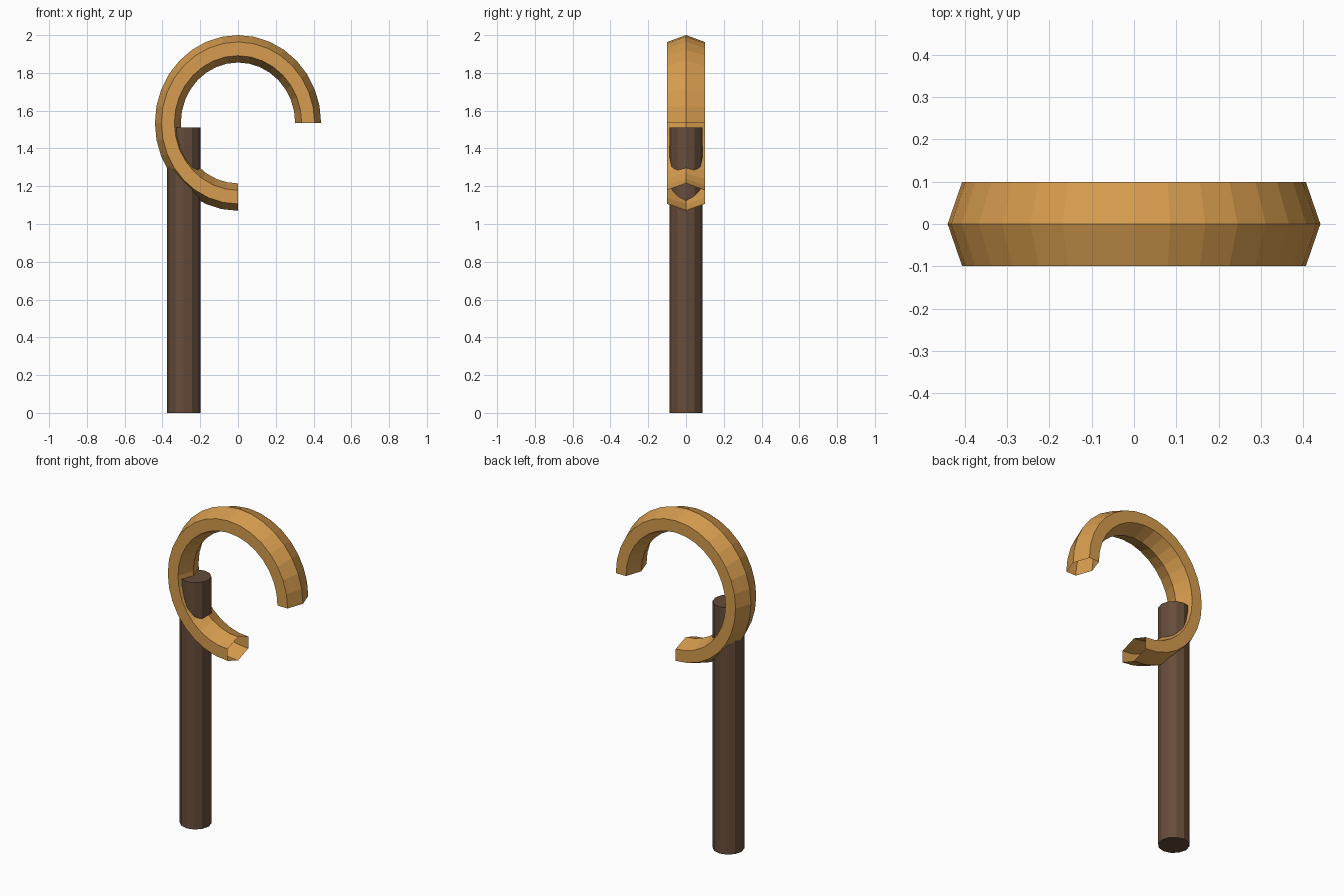
import bpy, bmesh
from math import sin, cos, radians, tau

cube = bpy.data.objects.get("Cube")
if cube:
    bpy.data.objects.remove(cube)


def material(name, rgb):
    # Convert display colour to linear
    lin = [((c / 255 + 0.055) / 1.055) ** 2.4 for c in rgb] + [1]
    m = bpy.data.materials.new(name)
    m.use_nodes = True
    m.diffuse_color = lin
    m.node_tree.nodes["Principled BSDF"].inputs["Base Color"].default_value = lin
    return m


def add_object(name, bm, mat):
    bmesh.ops.recalc_face_normals(bm, faces=bm.faces)
    mesh = bpy.data.meshes.new(name)
    bm.to_mesh(mesh)
    bm.free()
    mesh.materials.append(mat)
    ob = bpy.data.objects.new(name, mesh)
    bpy.context.collection.objects.link(ob)
    return ob


gold = material("warm gold", (214, 156, 78))
brown = material("dark brown", (102, 76, 58))

# Handle: twelve-sided rod
HEIGHT = 1.51
bm = bmesh.new()
bmesh.ops.create_cone(bm, cap_ends=True, segments=12, radius1=0.088,
                      radius2=0.088, depth=HEIGHT)
handle = add_object("handle", bm, brown)
handle.location = (-0.2875, 0, HEIGHT / 2)

# Hook: three quarters of a ring, an open-ended hexagonal tube
STEPS, SIDES = 24, 6
MAJOR, MINOR, SQUASH = 0.3925, 0.0725, 0.946
bm = bmesh.new()
rings = []
for i in range(STEPS + 1):
    a = radians(270) * i / STEPS
    ring = []
    for j in range(SIDES):
        b = tau * j / SIDES
        r = MAJOR + MINOR * cos(b)
        ring.append(bm.verts.new((SQUASH * r * cos(a), 0.115 * sin(b),
                                  r * sin(a))))
    rings.append(ring)
for p, q in zip(rings, rings[1:]):
    for j in range(SIDES):
        k = (j + 1) % SIDES
        bm.faces.new((p[j], p[k], q[k], q[j]))
hook = add_object("hook", bm, gold)
hook.location.z = 1.535
